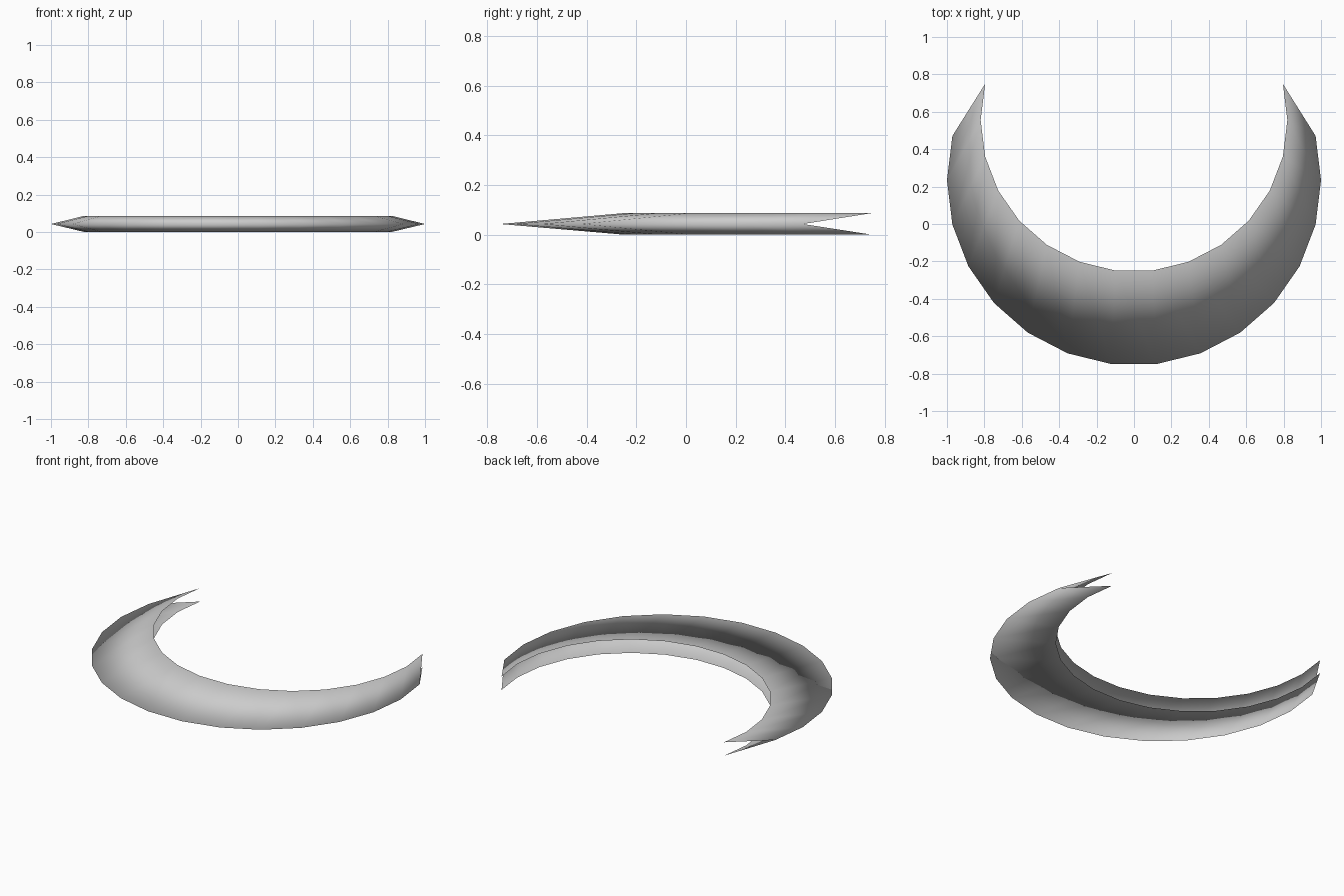
import bpy
import math

cube = bpy.data.objects.get("Cube")
if cube:
    bpy.data.objects.remove(cube, do_unlink=True)

MID, TOP = 0.043, 0.087
STEP = math.pi / 13
SIDES = 16


def arc(rx, ry, cy, z):
    """Open arc of points running from the left tip round the front to the right tip."""
    angles = [STEP * (1 - i) for i in range(SIDES)]
    return [(rx * math.cos(a), cy + ry * math.sin(a), z) for a in angles]


# Grey material
grey = bpy.data.materials.new("light grey")
grey.use_nodes = True
colour = (0.6, 0.6, 0.6, 1)
grey.diffuse_color = colour
grey.node_tree.nodes["Principled BSDF"].inputs["Base Color"].default_value = colour

# Crescent shell: outer rim joined to an upper and a lower inner rim, open inside
verts = (arc(1, 0.99, 0.234, MID)
         + arc(0.82, 0.81, 0.555, TOP)
         + arc(0.82, 0.81, 0.555, 0))
faces = []
for i in range(SIDES - 1):
    upper, lower = i + SIDES, i + 2 * SIDES
    faces.append((i, upper, upper + 1, i + 1))
    faces.append((i, i + 1, lower + 1, lower))

mesh = bpy.data.meshes.new("crescent_shell")
mesh.from_pydata(verts, [], faces)
mesh.materials.append(grey)
mesh.shade_smooth()
shell = bpy.data.objects.new("crescent_shell", mesh)
bpy.context.collection.objects.link(shell)
